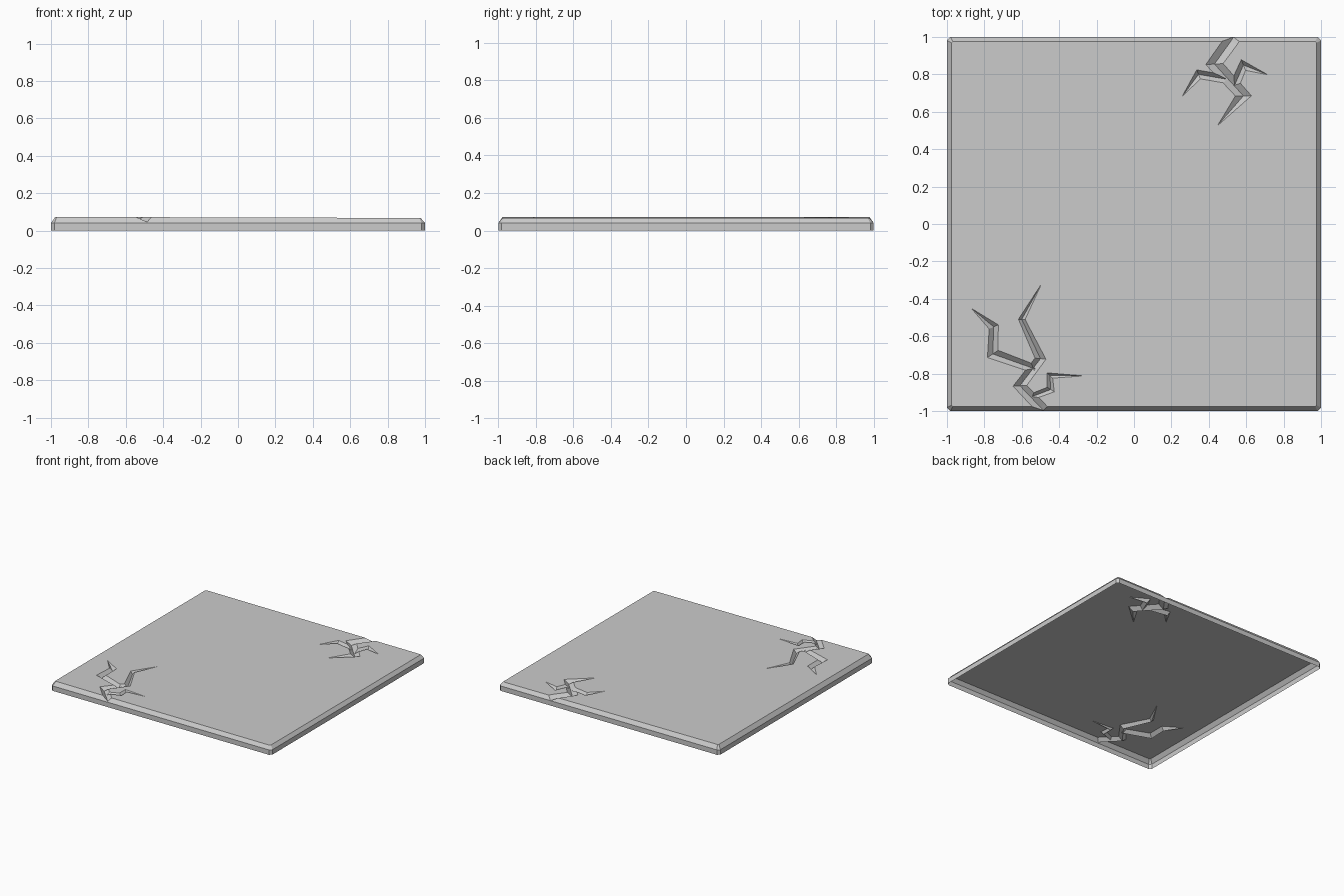
import bpy, bmesh
from mathutils import Vector

if "Cube" in bpy.data.objects:
    bpy.data.objects.remove(bpy.data.objects["Cube"])

TOP = 0.07


def make_object(name, bm):
    bmesh.ops.recalc_face_normals(bm, faces=bm.faces)
    mesh = bpy.data.meshes.new(name)
    bm.to_mesh(mesh)
    bm.free()
    ob = bpy.data.objects.new(name, mesh)
    bpy.context.collection.objects.link(ob)
    return ob


def bridge(bm, rings):
    # closed skin through a list of equal-length vertex rings
    n = len(rings[0])
    for a, b in zip(rings, rings[1:]):
        for i in range(n):
            j = (i + 1) % n
            bm.faces.new((a[i], a[j], b[j], b[i]))
    bm.faces.new(rings[0])
    bm.faces.new(rings[-1])


def octagon(r, c):
    q = [(r, r - c), (r - c, r)]
    pts = []
    for _ in range(4):
        pts += q
        q = [(-y, x) for x, y in q]
    return pts


def crack_cutter(name, path, widths, depth):
    # tapering V-shaped groove following a bent path, with mitred corners
    pts = [Vector(p) for p in path]
    bm = bmesh.new()
    rings = []
    for i, p in enumerate(pts):
        a = (p - pts[i - 1]).normalized() if i else (pts[1] - p).normalized()
        b = (pts[i + 1] - p).normalized() if i < len(pts) - 1 else a
        t = (a + b).normalized()
        nrm = Vector((-t.y, t.x))
        w = widths[i] / max(0.6, t.dot(a))
        d = depth * min(1, widths[i] / 0.02)
        l, r = p + nrm * w, p - nrm * w
        rings.append([bm.verts.new(v) for v in (
            (l.x, l.y, TOP + 0.05), (l.x, l.y, TOP), (p.x, p.y, TOP - d),
            (r.x, r.y, TOP), (r.x, r.y, TOP + 0.05))])
    bridge(bm, rings)
    ob = make_object(name, bm)
    ob.hide_render = True
    return ob


# slab with clipped corners and a bevelled top edge
bm = bmesh.new()
bridge(bm, [[bm.verts.new((x, y, z)) for x, y in octagon(r, c)]
            for r, c, z in ((1, 0.018, 0), (1, 0.018, 0.04), (0.977, 0.008, TOP))])
tile = make_object("cracked_floor_tile", bm)

# front-left crack and back-right crack: path, half widths, depth
cracks = [
    ([(-0.43, -1.06), (-0.50, -0.98), (-0.61, -0.865), (-0.50, -0.72), (-0.60, -0.51), (-0.50, -0.33)],
     [0.03, 0.03, 0.028, 0.025, 0.016, 0.001], 0.025),
    ([(-0.53, -0.775), (-0.755, -0.695), (-0.75, -0.55), (-0.865, -0.455)],
     [0.022, 0.028, 0.024, 0.001], 0.0255),
    ([(-0.55, -0.925), (-0.445, -0.885), (-0.45, -0.81), (-0.28, -0.812)],
     [0.016, 0.018, 0.014, 0.001], 0.022),
    ([(0.565, 1.06), (0.52, 0.98), (0.43, 0.855), (0.585, 0.685), (0.45, 0.53)],
     [0.038, 0.038, 0.036, 0.032, 0.001], 0.03),
    ([(0.49, 0.775), (0.345, 0.80), (0.26, 0.685)],
     [0.022, 0.022, 0.001], 0.027),
    ([(0.535, 0.735), (0.585, 0.85), (0.71, 0.80)],
     [0.025, 0.022, 0.001], 0.028),
]
cutters = []
for i, c in enumerate(cracks):
    cutter = crack_cutter(f"crack_cutter_{i}", *c)
    cutters.append(cutter)
    mod = tile.modifiers.new("crack", 'BOOLEAN')
    mod.operation = 'DIFFERENCE'
    mod.solver = 'EXACT'
    mod.object = cutter

# bake the cuts, then remove the cutters
dg = bpy.context.evaluated_depsgraph_get()
baked = bpy.data.meshes.new_from_object(tile.evaluated_get(dg))
tile.modifiers.clear()
tile.data = baked
for c in cutters:
    bpy.data.objects.remove(c)

# open underside and slight fall of the top towards +x
bm = bmesh.new()
bm.from_mesh(baked)
bottom = [f for f in bm.faces if all(v.co.z < 1e-4 for v in f.verts)]
bmesh.ops.delete(bm, geom=bottom, context='FACES')
for v in bm.verts:
    v.co.z -= 0.003 * v.co.x * max(0, v.co.z - 0.04) / 0.03
bm.to_mesh(baked)
bm.free()
